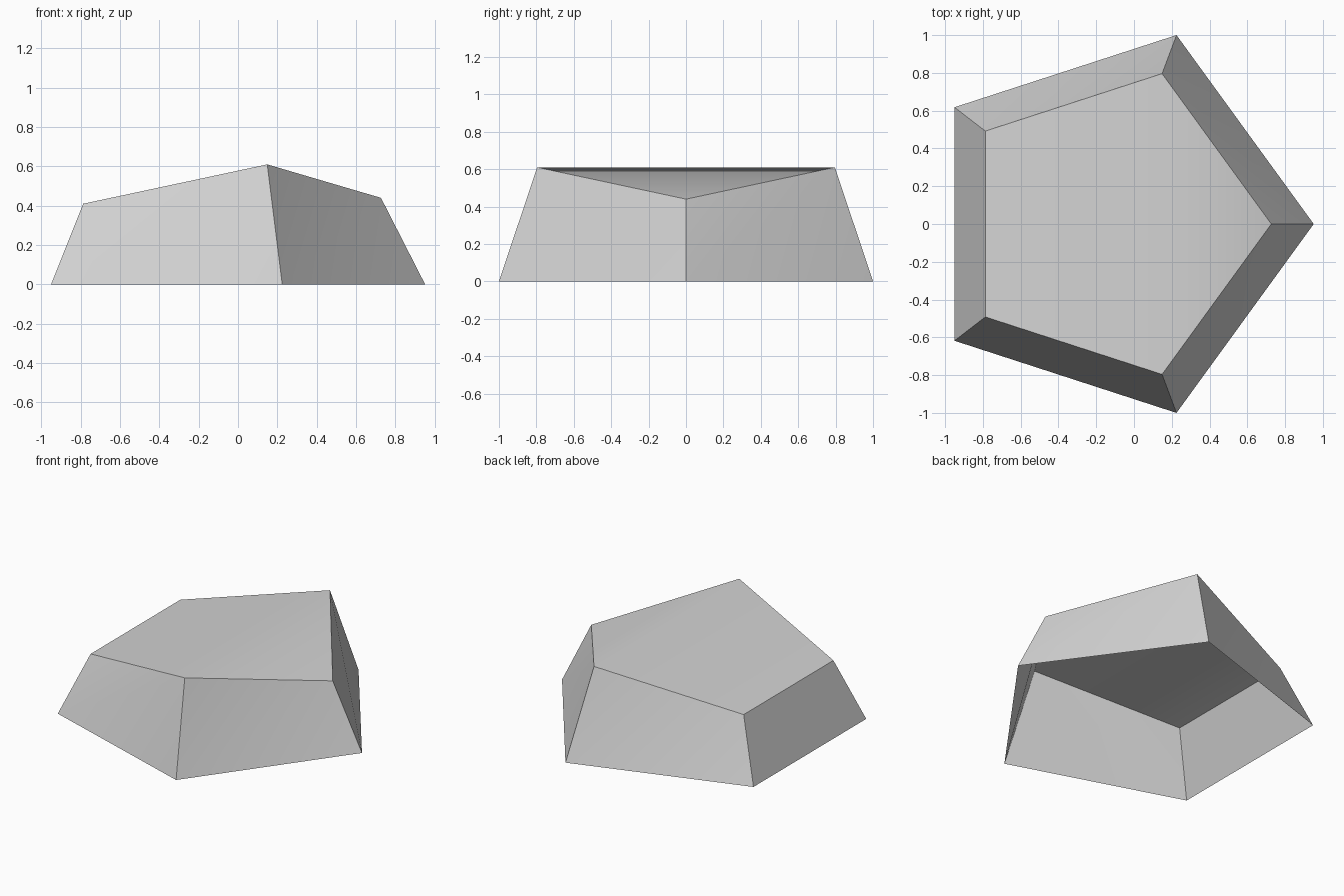
import bpy
import bmesh
from math import cos, sin, pi

# Remove the default cube
cube = bpy.data.objects.get("Cube")
if cube:
    bpy.data.objects.remove(cube, do_unlink=True)

SIDES = 5
RADIUS = 1 / sin(2 * pi / SIDES)
TAPER = 0.796
FRONT_Z, RIDGE_Z, LOW_Z = 0.44, 0.61, 0.41

# Plain grey material
grey = bpy.data.materials.new("light_grey")
grey.use_nodes = True
colour = (0.65, 0.65, 0.65, 1)
grey.diffuse_color = colour
grey.node_tree.nodes["Principled BSDF"].inputs["Base Color"].default_value = colour


def ring(bm, radius, centre_x, heights):
    """Pentagon of vertices with one corner pointing along +x."""
    angles = [2 * pi * i / SIDES for i in range(SIDES)]
    return [bm.verts.new((centre_x + radius * cos(a), radius * sin(a), z))
            for a, z in zip(angles, heights)]


bm = bmesh.new()
base = ring(bm, RADIUS, -0.10, [0] * SIDES)
rim = ring(bm, RADIUS * TAPER, -0.11, [FRONT_Z, RIDGE_Z, LOW_Z, LOW_Z, RIDGE_Z])

# Tapered side walls, open underneath
for i in range(SIDES):
    j = (i + 1) % SIDES
    bm.faces.new((base[i], base[j], rim[j]))
    bm.faces.new((base[i], rim[j], rim[i]))

# Roof: a sloping panel and a triangle meeting at a soft ridge
bm.faces.new(rim[1:])
bm.faces.new((rim[0], rim[1], rim[4]))

mesh = bpy.data.meshes.new("pentagonal_shell")
bm.to_mesh(mesh)
bm.free()
mesh.materials.append(grey)
shell = bpy.data.objects.new("pentagonal_shell", mesh)
bpy.context.collection.objects.link(shell)

# Soft ridge, crisp corners
bpy.ops.object.select_all(action="DESELECT")
shell.select_set(True)
bpy.context.view_layer.objects.active = shell
bpy.ops.object.shade_smooth_by_angle(angle=pi / 5)
